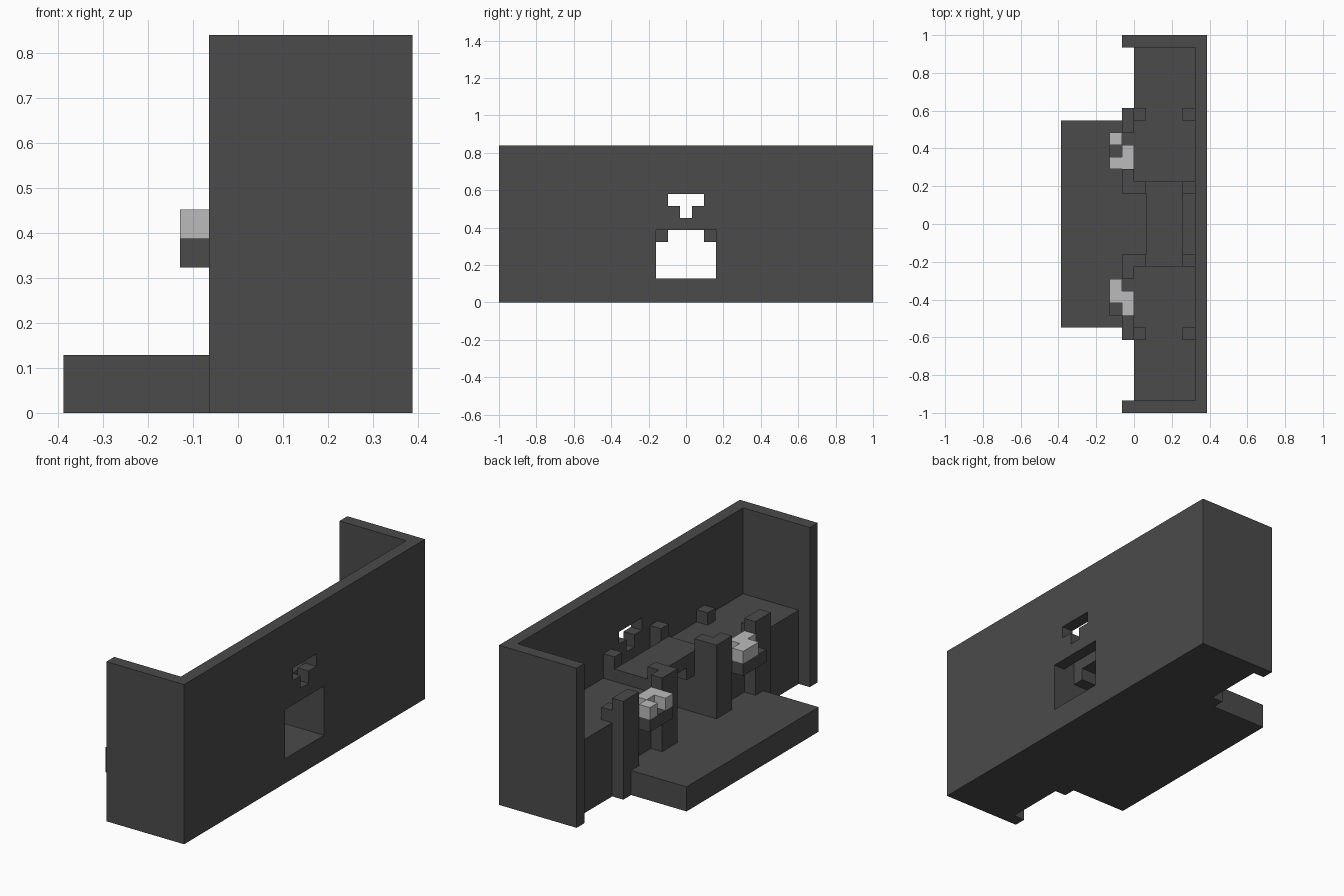
import bpy
import bmesh

if "Cube" in bpy.data.objects:
    bpy.data.objects.remove(bpy.data.objects["Cube"], do_unlink=True)

# The model sits on a block grid: 12 wide, 31 long, 13 high
U = 2 / 31
WIDE, LONG, HIGH = 12, 31, 13


def material(name, value):
    mat = bpy.data.materials.new(name)
    mat.use_nodes = True
    color = (value, value, value, 1)
    mat.diffuse_color = color
    mat.node_tree.nodes["Principled BSDF"].inputs["Base Color"].default_value = color
    return mat


stone = material("dark grey stone", 0.07)
pale = material("pale grey", 0.5)


def extrude(name, profile, x0, x1, mat=stone):
    """Extrude a (y, z) grid profile along x."""
    bm = bmesh.new()
    verts = [bm.verts.new(((x0 - WIDE / 2) * U, (y - LONG / 2) * U, z * U))
             for y, z in profile]
    face = bm.faces.new(verts)
    moved = bmesh.ops.extrude_face_region(bm, geom=[face])["geom"]
    bmesh.ops.translate(bm, vec=((x1 - x0) * U, 0, 0),
                        verts=[g for g in moved if isinstance(g, bmesh.types.BMVert)])
    bmesh.ops.recalc_face_normals(bm, faces=bm.faces)
    mesh = bpy.data.meshes.new(name)
    bm.to_mesh(mesh)
    bm.free()
    obj = bpy.data.objects.new(name, mesh)
    bpy.context.collection.objects.link(obj)
    mesh.materials.append(mat)
    return obj


def box(name, x, y, z, mat=stone):
    profile = [(y[0], z[0]), (y[1], z[0]), (y[1], z[1]), (y[0], z[1])]
    return extrude(name, profile, x[0], x[1], mat)


def pair(name, x, y, z):
    """A box at +y and its mirror image at -y."""
    box(name + "_a", x, y, z)
    box(name + "_b", x, (LONG - y[1], LONG - y[0]), z)


# Tall wall pierced by a doorway and a T-shaped opening
wall = box("tall_wall", (11, 12), (0, LONG), (0, HIGH))
door = box("door_cutter", (10.5, 12.5), (13, 18), (2, 6))
window = extrude("window_cutter",
                 [(15, 7), (16, 7), (16, 8), (17, 8), (17, 9), (14, 9), (14, 8), (15, 8)],
                 10.5, 12.5)
for cutter in (door, window):
    cutter.hide_render = True
    cutter.hide_viewport = True
    cutter.display_type = 'WIRE'
    cut = wall.modifiers.new(cutter.name, 'BOOLEAN')
    cut.operation = 'DIFFERENCE'
    cut.solver = 'EXACT'
    cut.object = cutter

# End walls, raised floors and the low passage between them
pair("end_wall", (5, 11), (30, 31), (0, HIGH))
pair("raised_floor", (6, 11), (18, 30), (0, 6))
box("passage_floor", (6, 11), (13, 18), (0, 2))
box("front_platform", (0, 6), (8, 23), (0, 2))
pair("platform_edge", (0, 5), (23, 24), (0, 2))

# Arched passage roof with lowered corners
extrude("passage_arch",
        [(12, 6), (13, 6), (13, 5), (14, 5), (14, 6), (17, 6), (17, 5), (18, 5),
         (18, 6), (19, 6), (19, 7), (12, 7)], 7, 10)

# Posts and battlement blocks
pair("outer_post", (5, 6), (23, 25), (0, 8))
pair("inner_post", (5, 6), (18, 20), (0, 8))
for x in (6, 10):
    pair("corner_block_%d" % x, (x, x + 1), (24, 25), (6, 7))
    pair("arch_block_%d" % x, (x, x + 1), (18, 19), (6, 8))

# Ledges between the posts, topped with pale blocks
pair("ledge", (4, 6), (20, 23), (5, 6))
pale_cells = [(4, 22, 23), (4, 20, 21), (5, 20, 22), (4, 9, 11), (5, 8, 10)]
for n, (x, y0, y1) in enumerate(pale_cells):
    box("pale_block_%d" % n, (x, x + 1), (y0, y1), (6, 7), pale)
